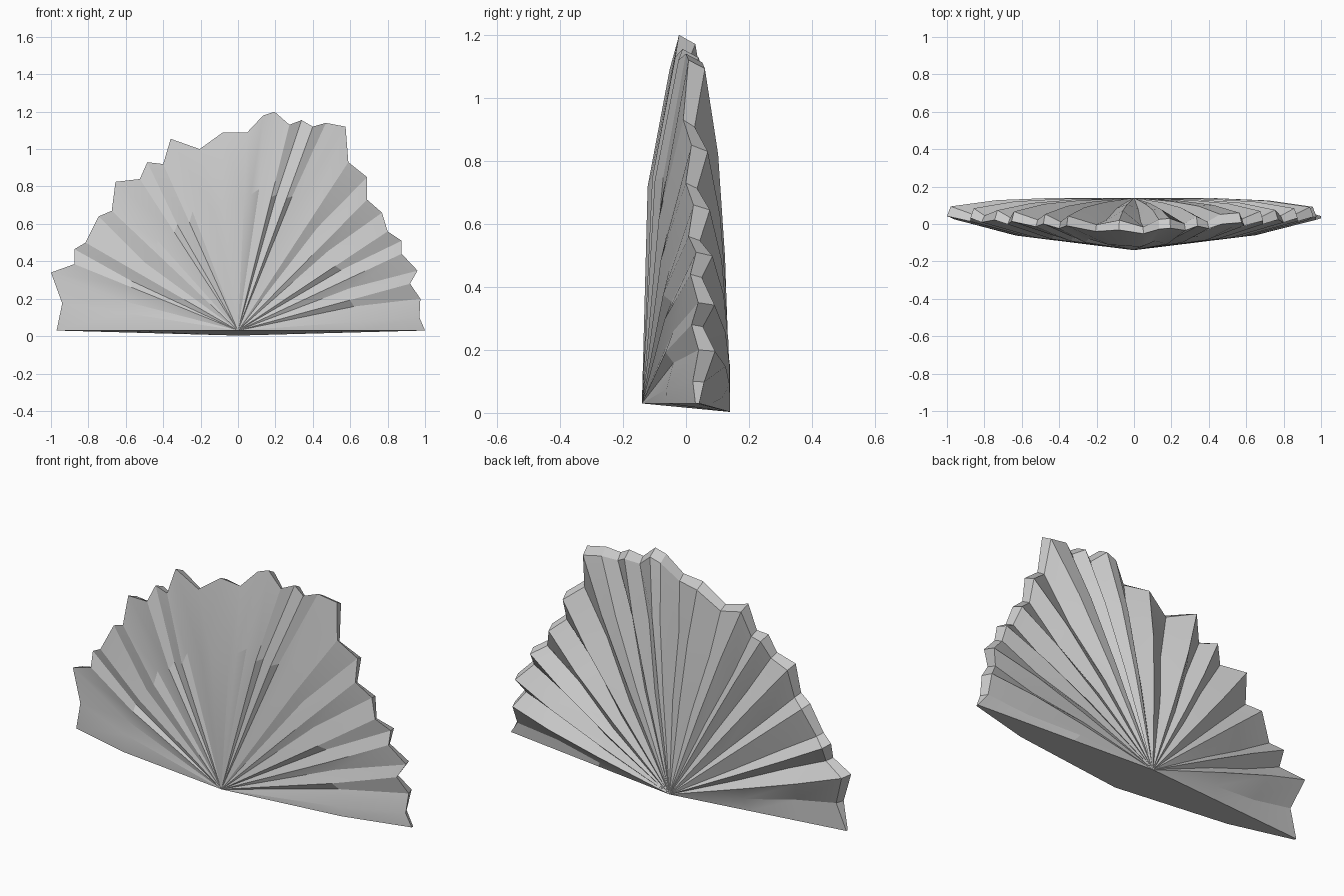
import bpy
import bmesh
import math
from mathutils import Vector

default_cube = bpy.data.objects.get("Cube")
if default_cube:
    bpy.data.objects.remove(default_cube, do_unlink=True)

# Scalloped outline of the fan, from the left end over the top (x, z)
OUTLINE = [
    (1, .03), (.97, .1), (.975, .2), (.92, .28), (.96, .35), (.875, .44),
    (.875, .51), (.8, .56), (.77, .66), (.69, .73), (.69, .85), (.59, .93),
    (.575, 1.12), (.47, 1.14), (.4, 1.12), (.34, 1.155), (.275, 1.13),
    (.195, 1.2), (.135, 1.18), (.05, 1.09), (-.08, 1.09), (-.205, 1),
    (-.36, 1.055), (-.4, .92), (-.485, .93), (-.525, .84), (-.655, .825),
    (-.675, .67), (-.745, .64), (-.815, .5), (-.875, .465), (-.875, .385),
    (-1, .34), (-.94, .175), (-.97, .03)]
FRONT_APEX = Vector((0, -.14, .03))
BACK_APEX = Vector((0, .14, .003))
LAST = len(OUTLINE) - 1


def radius(i):
    x, z = OUTLINE[i]
    return math.hypot(x, z - FRONT_APEX.z)


def is_outer(i):
    """True where the outline juts out, which is a ridge on the back."""
    return 0 < i < LAST and radius(i) > (radius(i - 1) + radius(i + 1)) / 2


def is_end(i):
    return i in (0, LAST)


def front_rim(i):
    x, z = OUTLINE[i]
    fold = .012 if is_outer(i) else -.006
    return Vector((x, -.05 + .08 * abs(x) + (0 if is_end(i) else fold), z))


def front_middle(i):
    rim = front_rim(i)
    point = FRONT_APEX.lerp(rim, .65)
    point.y = -.125 + .1 * abs(point.x)
    if is_outer(i):
        # Narrow the shaded side of each pleat
        neighbour = FRONT_APEX.lerp(front_rim(i + 1), .65)
        point.x += (neighbour.x - point.x) * .35
        point.z += (neighbour.z - point.z) * .35
        point.y += .022 if abs(rim.x) > .15 else .006
    return point


def back_rim(i):
    point = front_rim(i)
    if is_end(i):
        return point + Vector((0, .012, 0))
    point.x *= .98
    point.z = FRONT_APEX.z + (point.z - FRONT_APEX.z) * .975
    point.y += .052 if is_outer(i) else .036
    return point


def back_ring(i, t, ridge, valley):
    point = BACK_APEX.lerp(back_rim(i), t)
    if not is_end(i):
        point.y += ridge if is_outer(i) else valley
    return point


# Rings of points from the front apex, over the rim, to the back apex
bm = bmesh.new()
rings = [[bm.verts.new(place(i)) for i in range(LAST + 1)] for place in (
    front_middle, front_rim, back_rim,
    lambda i: back_ring(i, .75, .022, -.015),
    lambda i: back_ring(i, .45, .02, .01))]
front = bm.verts.new(FRONT_APEX)
back = bm.verts.new(BACK_APEX)

# Pleats
for i in range(LAST):
    bm.faces.new((front, rings[0][i], rings[0][i + 1]))
    for a, b in zip(rings, rings[1:]):
        bm.faces.new((a[i], b[i], b[i + 1], a[i + 1]))
    bm.faces.new((back, rings[-1][i + 1], rings[-1][i]))

# Flat underside, one half on each side of the centre line
for i in (0, LAST):
    bm.faces.new([front] + [ring[i] for ring in rings] + [back])
bmesh.ops.recalc_face_normals(bm, faces=bm.faces)

mesh = bpy.data.meshes.new("pleated_fan")
bm.to_mesh(mesh)
bm.free()
fan = bpy.data.objects.new("pleated_fan", mesh)
bpy.context.collection.objects.link(fan)

# Plain grey
grey = bpy.data.materials.new("light_grey")
grey.use_nodes = True
colour = (.6, .6, .6, 1)
grey.diffuse_color = colour
grey.node_tree.nodes["Principled BSDF"].inputs["Base Color"].default_value = colour
mesh.materials.append(grey)

bpy.context.view_layer.objects.active = fan
fan.select_set(True)
bpy.ops.object.shade_smooth_by_angle(angle=math.radians(15))
